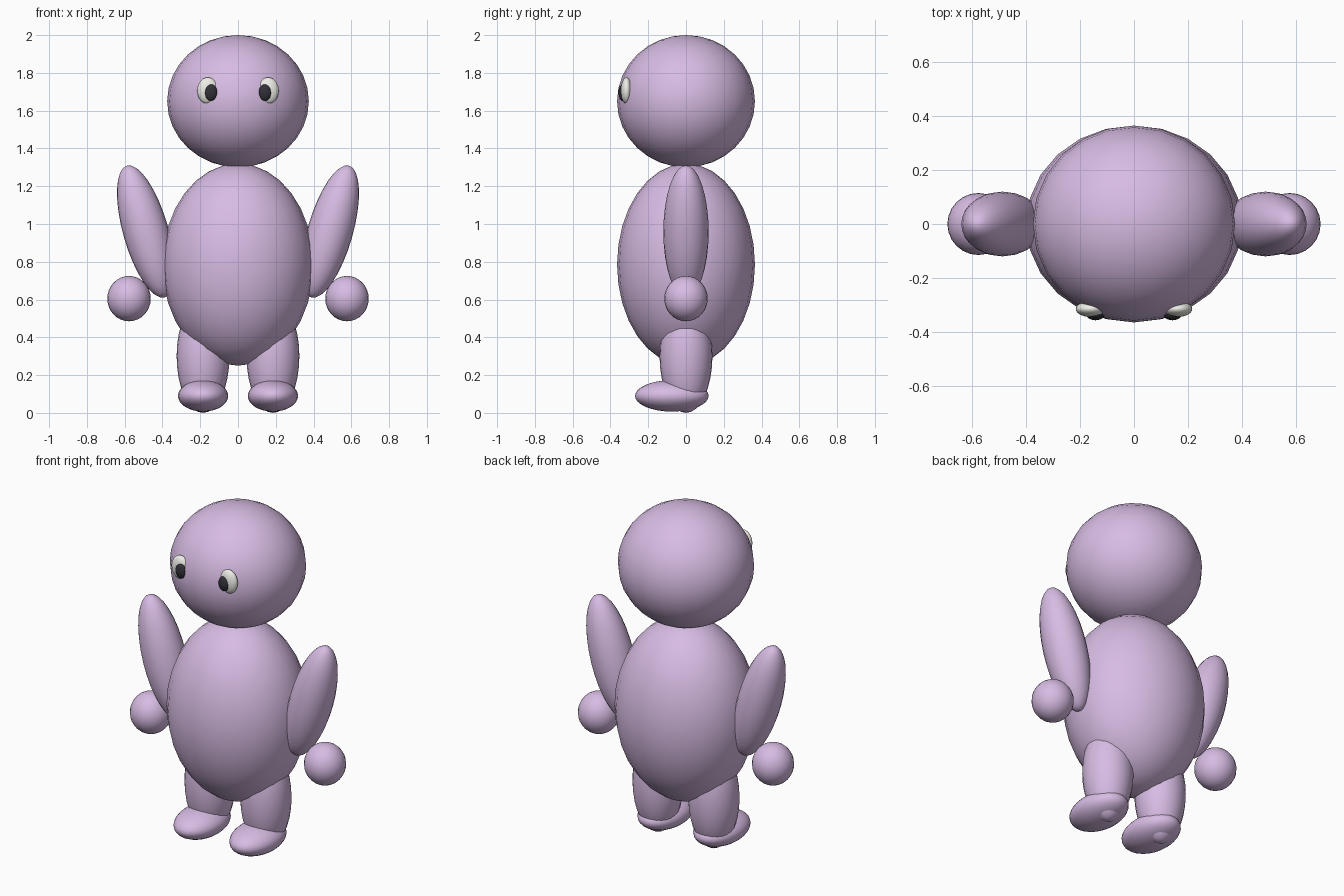
import bpy
from math import radians

if "Cube" in bpy.data.objects:
    bpy.data.objects.remove(bpy.data.objects["Cube"])


def material(name, rgb):
    m = bpy.data.materials.new(name)
    m.diffuse_color = (*rgb, 1)
    m.use_nodes = True
    m.node_tree.nodes["Principled BSDF"].inputs["Base Color"].default_value = m.diffuse_color
    return m


lilac = material("lilac", (0.68, 0.50, 0.77))
white = material("eye_white", (0.85, 0.85, 0.80))
dark = material("pupil_dark", (0.03, 0.03, 0.04))


def ellipsoid(name, centre, radii, mat, tilt=0.0):
    bpy.ops.mesh.primitive_uv_sphere_add(segments=24, ring_count=16, radius=1,
                                         location=centre, rotation=(0, radians(tilt), 0))
    ob = bpy.context.object
    ob.name = name
    ob.scale = radii
    ob.data.materials.append(mat)
    bpy.ops.object.shade_smooth()
    return ob


# Head and body
ellipsoid("head", (0, 0, 1.65), (0.375, 0.365, 0.35), lilac)
ellipsoid("body", (0, 0, 0.785), (0.40, 0.365, 0.535), lilac)

# Paired parts, mirrored across x = 0
for side, s in (("right", 1), ("left", -1)):
    ellipsoid(f"arm_{side}", (s * 0.488, 0, 0.96), (0.12, 0.12, 0.363), lilac, s * 16)
    ellipsoid(f"hand_{side}", (s * 0.577, 0, 0.605), (0.115, 0.115, 0.12), lilac)
    ellipsoid(f"leg_{side}", (s * 0.185, 0, 0.30), (0.14, 0.14, 0.30), lilac)
    ellipsoid(f"foot_{side}", (s * 0.185, -0.075, 0.09), (0.133, 0.195, 0.083), lilac)
    ellipsoid(f"eye_{side}", (s * 0.16, -0.315, 1.706), (0.056, 0.03, 0.07), white)
    ellipsoid(f"pupil_{side}", (s * 0.143, -0.335, 1.696), (0.034, 0.022, 0.044), dark)
